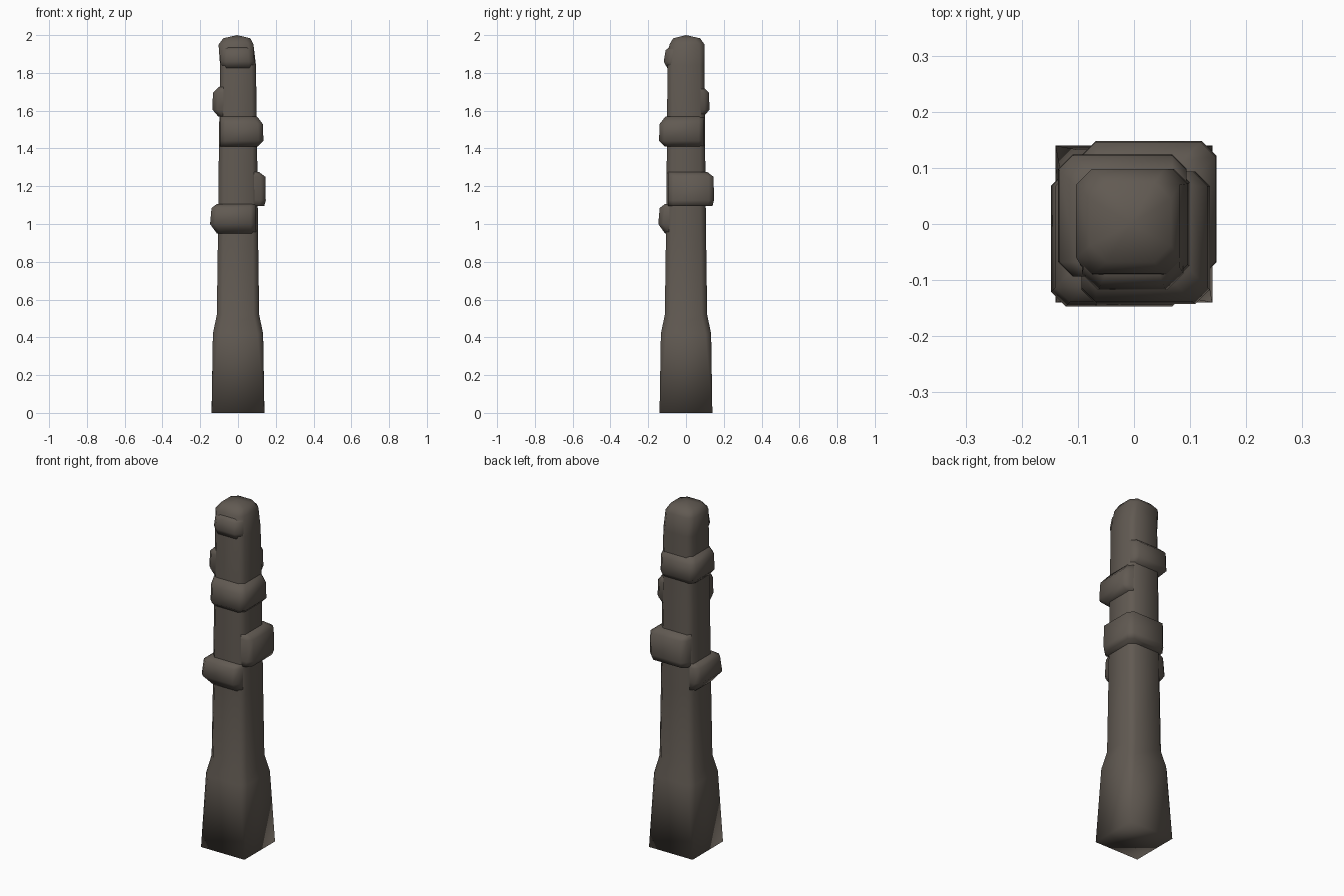
import bpy, bmesh

stone = bpy.data.materials.new("dark brown grey")
stone.diffuse_color = (0.12, 0.102, 0.085, 1)


def loft(name, rings, apex=None):
    """Skin corner-cut rectangles: (z, x0, x1, y0, y1, corner cut)."""
    bm = bmesh.new()
    loops = []
    for z, x0, x1, y0, y1, c in rings:
        pts = [(x0 + c, y0), (x1 - c, y0), (x1, y0 + c), (x1, y1 - c),
               (x1 - c, y1), (x0 + c, y1), (x0, y1 - c), (x0, y0 + c)]
        loops.append([bm.verts.new((x, y, z)) for x, y in pts])
    for a, b in zip(loops, loops[1:]):
        for i in range(8):
            j = (i + 1) % 8
            bm.faces.new((a[i], a[j], b[j], b[i]))
    bm.faces.new(loops[0][::-1])
    if apex:
        tip = bm.verts.new(apex)
        for i in range(8):
            bm.faces.new((loops[-1][i], loops[-1][(i + 1) % 8], tip))
    else:
        bm.faces.new(loops[-1])
    bmesh.ops.remove_doubles(bm, verts=bm.verts, dist=0.0015)
    bmesh.ops.recalc_face_normals(bm, faces=bm.faces)
    for f in bm.faces:
        f.smooth = True
    me = bpy.data.meshes.new(name)
    bm.to_mesh(me)
    bm.free()
    me.materials.append(stone)
    ob = bpy.data.objects.new(name, me)
    bpy.context.collection.objects.link(ob)
    return ob


# main post: square foot, shoulder, slim shaft, rounded crown
loft("post", [
    (0.0, -0.14, 0.14, -0.14, 0.14, 0.0005),
    (0.42, -0.133, 0.133, -0.133, 0.133, 0.03),
    (0.52, -0.112, 0.112, -0.112, 0.112, 0.03),
    (0.95, -0.106, 0.106, -0.106, 0.106, 0.028),
    (1.42, -0.101, 0.101, -0.101, 0.101, 0.026),
    (1.84, -0.095, 0.095, -0.098, 0.097, 0.025),
    (1.95, -0.103, 0.082, -0.088, 0.098, 0.028),
    (1.983, -0.078, 0.066, -0.068, 0.075, 0.03),
], apex=(-0.005, 0.0, 2.0))

# offset bands: each sticks out on two neighbouring sides
# (sign x, sign y, reach x, reach y, profile of (z, inset))
bands = [
    ("lower_band", -1, -1, 0.148, 0.147,
     [(0.95, 0.036), (1.0, 0.0), (1.085, 0.008), (1.105, 0.035)]),
    ("second_band", 1, 1, 0.147, 0.148,
     [(1.095, 0.008), (1.125, 0.0), (1.25, 0.002), (1.275, 0.035)]),
    ("third_band", 1, -1, 0.135, 0.143,
     [(1.41, 0.03), (1.44, 0.0), (1.53, 0.004), (1.57, 0.035)]),
    ("upper_band", -1, 1, 0.135, 0.124,
     [(1.57, 0.03), (1.605, 0.0), (1.695, 0.002), (1.725, 0.032)]),
]
for name, sx, sy, rx, ry, prof in bands:
    rings = []
    for z, d in prof:
        xs = sorted((sx * (rx - d), -sx * 0.094))
        ys = sorted((sy * (ry - d), -sy * 0.094))
        rings.append((z, *xs, *ys, 0.026))
    loft(name, rings)

# small brow under the crown on the front
loft("front_brow", [
    (1.825, -0.085, 0.085, -0.099, 0.05, 0.025),
    (1.86, -0.093, 0.088, -0.118, 0.05, 0.03),
    (1.92, -0.09, 0.082, -0.108, 0.05, 0.03),
    (1.935, -0.08, 0.075, -0.09, 0.05, 0.03),
])
